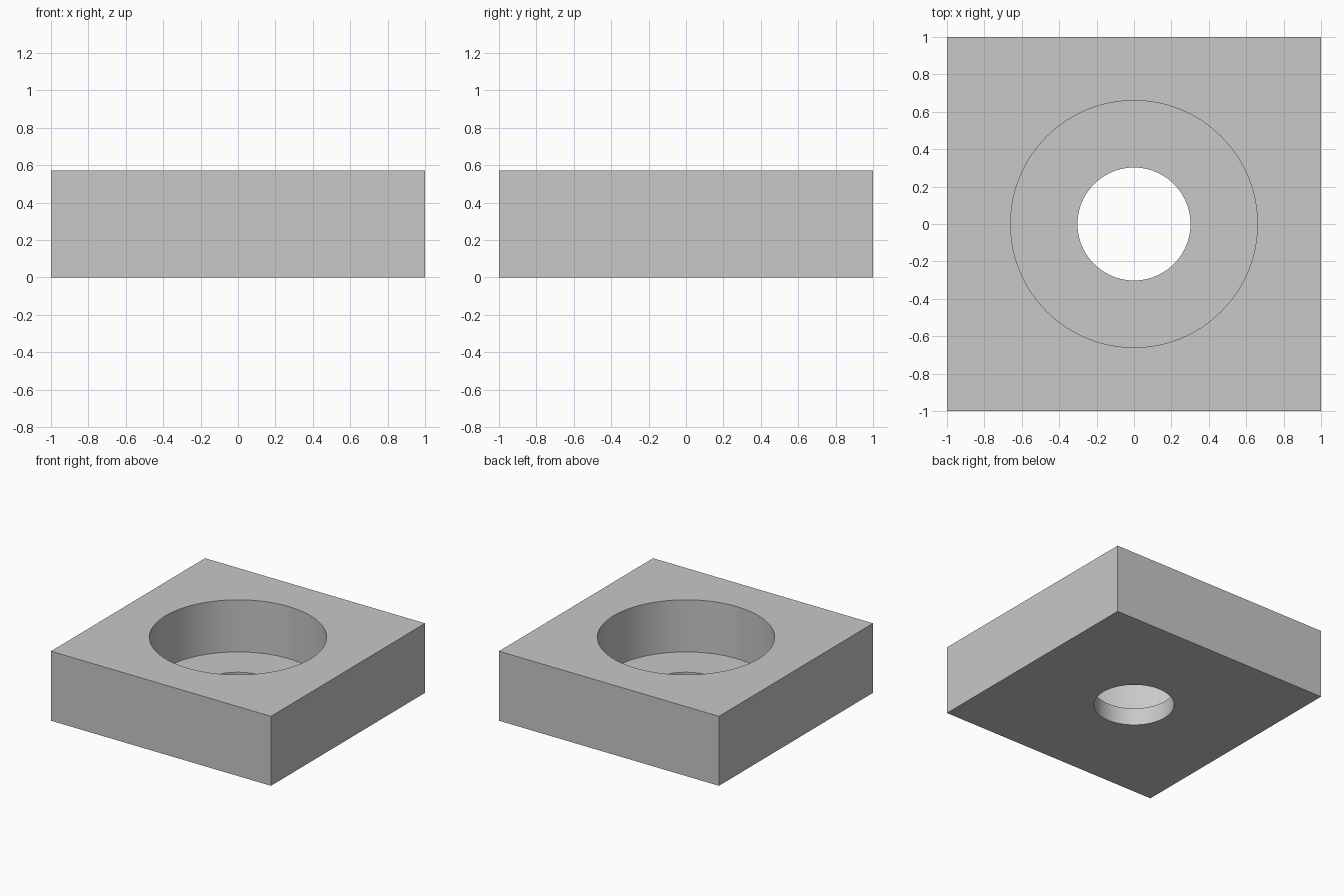
import bpy, bmesh
from math import sin, cos, tau

cube = bpy.data.objects.get("Cube")
if cube:
    bpy.data.objects.remove(cube, do_unlink=True)

HEIGHT = 0.571      # block height
FLOOR = 0.143       # height of the counterbore floor
BORE_R = 0.66
HOLE_R = 0.302
SEGMENTS = 96       # multiple of 8, so the square corners fall on the rings

# Material
grey = bpy.data.materials.new("plain grey")
grey.use_nodes = True
colour = (0.58, 0.58, 0.58, 1)
grey.diffuse_color = colour
grey.node_tree.nodes["Principled BSDF"].inputs["Base Color"].default_value = colour

bm = bmesh.new()


def ring(z, radius=None):
    """Circle of the given radius, or the square outline when it has none."""
    verts = []
    for i in range(SEGMENTS):
        a = tau * i / SEGMENTS
        r = radius or 1 / max(abs(cos(a)), abs(sin(a)))
        verts.append(bm.verts.new((r * cos(a), r * sin(a), z)))
    return verts


# Closed cross-section: outer wall, top, bore wall, bore floor, hole wall, base
rings = [ring(0), ring(HEIGHT), ring(HEIGHT, BORE_R),
         ring(FLOOR, BORE_R), ring(FLOOR, HOLE_R), ring(0, HOLE_R)]
for low, high in zip(rings, rings[1:] + rings[:1]):
    for i in range(SEGMENTS):
        j = (i + 1) % SEGMENTS
        bm.faces.new((low[i], low[j], high[j], high[i]))
bmesh.ops.recalc_face_normals(bm, faces=bm.faces)

mesh = bpy.data.meshes.new("counterbored_block")
bm.to_mesh(mesh)
bm.free()
mesh.materials.append(grey)
block = bpy.data.objects.new("counterbored_block", mesh)
bpy.context.collection.objects.link(block)

# Smooth bore walls, sharp rims and corners
bpy.ops.object.select_all(action='DESELECT')
block.select_set(True)
bpy.context.view_layer.objects.active = block
bpy.ops.object.shade_smooth_by_angle()
